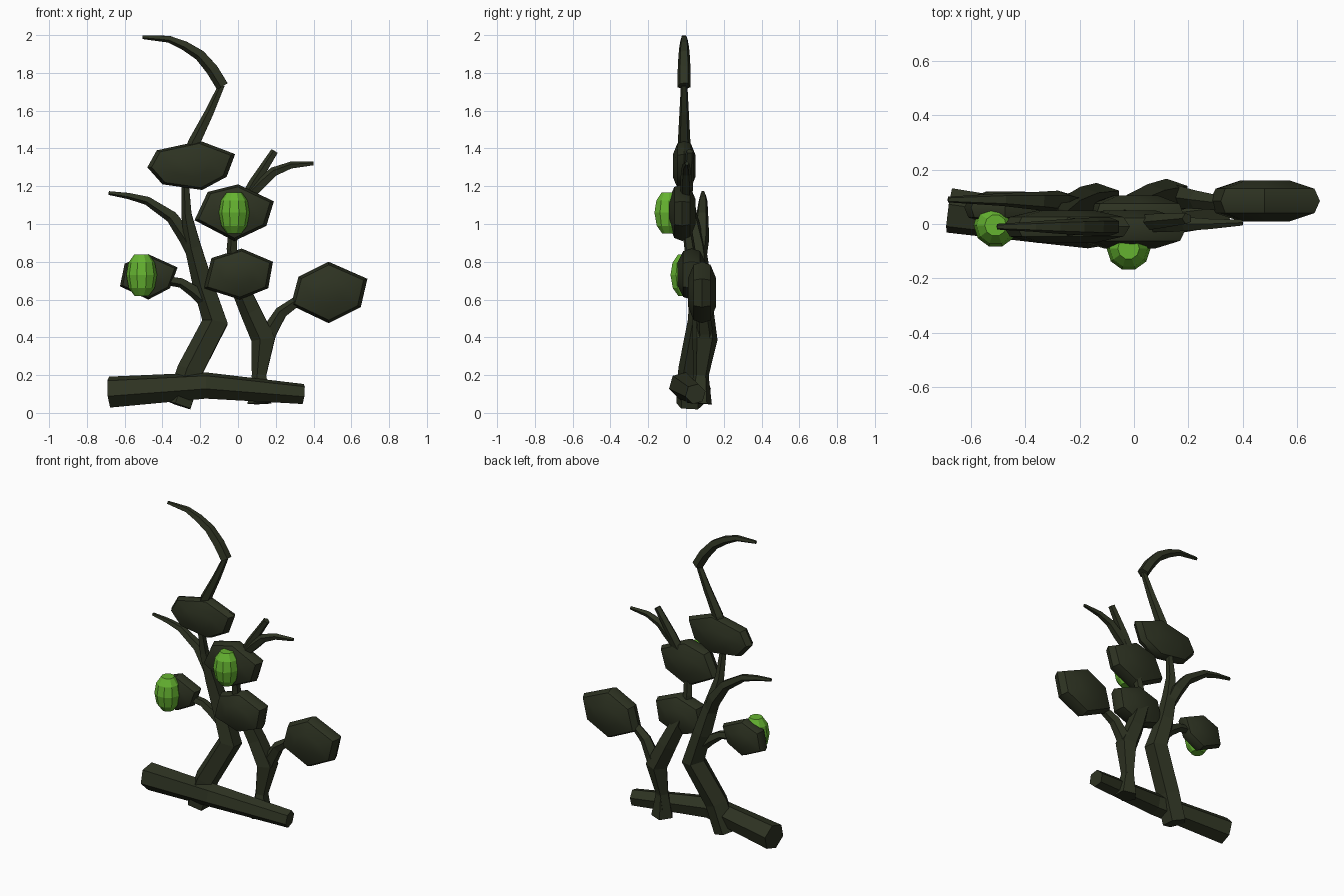
import bpy, bmesh, math
from mathutils import Vector

cube = bpy.data.objects.get("Cube")
if cube:
    bpy.data.objects.remove(cube, do_unlink=True)


def material(name, rgb):
    m = bpy.data.materials.new(name)
    m.use_nodes = True
    m.diffuse_color = (*rgb, 1)
    m.node_tree.nodes["Principled BSDF"].inputs["Base Color"].default_value = (*rgb, 1)
    return m


dark = material("dark olive bark", (0.027, 0.033, 0.016))
green = material("bright green", (0.13, 0.45, 0.03))


def loft(name, rings, mat, smooth=False):
    """Join equal rings of points into a closed, capped skin."""
    bm = bmesh.new()
    loops = [[bm.verts.new(p) for p in ring] for ring in rings]
    n = len(loops[0])
    for a, b in zip(loops, loops[1:]):
        for i in range(n):
            j = (i + 1) % n
            bm.faces.new((a[i], a[j], b[j], b[i]))
    bm.faces.new(loops[0][::-1])
    bm.faces.new(loops[-1])
    bmesh.ops.recalc_face_normals(bm, faces=bm.faces)
    mesh = bpy.data.meshes.new(name)
    bm.to_mesh(mesh)
    bm.free()
    mesh.materials.append(mat)
    obj = bpy.data.objects.new(name, mesh)
    bpy.context.collection.objects.link(obj)
    if smooth:
        bpy.ops.object.select_all(action='DESELECT')
        obj.select_set(True)
        bpy.context.view_layer.objects.active = obj
        bpy.ops.object.shade_smooth_by_angle(angle=math.radians(42))
    return obj


def limb(name, path, sides=5, turn=0.3):
    """Faceted tube along (x, y, z, radius) points."""
    pts = [Vector(p[:3]) for p in path]
    rings = []
    for k, p in enumerate(pts):
        t = (pts[min(k + 1, len(pts) - 1)] - pts[max(k - 1, 0)]).normalized()
        u = Vector((0, 1, 0))
        u = (u - t * u.dot(t)).normalized()
        v = t.cross(u)
        rings.append([p + path[k][3] * (u * math.cos(a) + v * math.sin(a))
                      for a in (turn + math.tau * i / sides for i in range(sides))])
    return loft(name, rings, dark)


def leaf_clump(name, outline, y, depth):
    """Flattened faceted pad from an x, z outline."""
    cx = sum(p[0] for p in outline) / len(outline)
    cz = sum(p[1] for p in outline) / len(outline)
    rings = []
    for dy, s in ((-1, .45), (-.6, .9), (0, 1), (.6, .9), (1, .45)):
        rings.append([(cx + (x - cx) * s, y + dy * depth, cz + (z - cz) * s)
                      for x, z in outline])
    return loft(name, rings, dark, smooth=True)


def bud(name, x, y, z):
    """Ten-sided barrel-shaped fruit."""
    profile = ((-.11, .038), (-.07, .068), (0, .081), (.065, .07), (.108, .04))
    rings = [[(x + r * math.cos(math.tau * i / 10), y + r * math.sin(math.tau * i / 10), z + h)
              for i in range(10)] for h, r in profile]
    return loft(name, rings, green)


# Fallen log across the base
limb("log", [(-.68, .05, .11, .085), (-.17, -.02, .145, .072), (.345, .05, .10, .055)], 6, .25)

# Left trunk and its limbs
limb("left_trunk", [(-.31, .02, .04, .075), (-.25, .03, .22, .075), (-.115, .08, .48, .075),
                    (-.18, .08, .68, .06), (-.235, .06, .88, .048),
                    (-.27, .03, 1.05, .03), (-.28, .0, 1.25, .02)])
limb("left_upper_branch", [(-.22, .07, .82, .04), (-.27, .08, .93, .045), (-.35, .085, 1.04, .035),
                           (-.48, .09, 1.125, .025), (-.58, .09, 1.15, .018), (-.685, .09, 1.165, .011)])
limb("left_clump_stem", [(-.15, .08, .58, .045), (-.23, .07, .645, .035),
                         (-.30, .065, .69, .028), (-.42, .06, .71, .025)])
limb("top_stem", [(-.29, -.01, 1.22, .035), (-.23, -.01, 1.43, .035),
                  (-.15, -.01, 1.59, .026), (-.085, -.01, 1.735, .018)])
limb("top_hook", [(-.08, -.01, 1.73, .036), (-.135, -.01, 1.82, .036), (-.20, -.01, 1.895, .032),
                  (-.28, -.01, 1.945, .027), (-.365, -.01, 1.98, .02), (-.505, -.01, 1.99, .011)])

# Right trunk and its limbs
limb("right_trunk", [(.12, .07, .05, .07), (.115, .08, .2, .042), (.14, .10, .39, .07),
                     (.07, .09, .54, .06), (-.01, .06, .72, .05)])
limb("right_clump_stem", [(.10, .08, .1, .04), (.125, .09, .28, .035), (.17, .10, .43, .045),
                          (.23, .09, .53, .036), (.30, .08, .58, .03), (.42, .08, .62, .025)])
limb("middle_stem", [(-.01, .04, .72, .035), (-.03, .02, .87, .03), (-.02, .0, 1.02, .025)])
limb("right_upper_stub", [(-.01, .0, 1.05, .03), (.09, .01, 1.22, .03), (.195, .02, 1.385, .021)])
limb("right_upper_branch", [(.06, .0, 1.15, .03), (.13, .0, 1.22, .032), (.19, .0, 1.275, .027),
                            (.28, .0, 1.31, .02), (.4, .005, 1.32, .011)])

# Leaf clumps
leaf_clump("left_clump", [(-.625, .67), (-.60, .79), (-.475, .84), (-.32, .77), (-.36, .66), (-.475, .60)],
           .06, .06)
leaf_clump("middle_clump", [(-.18, .66), (-.14, .82), (.02, .87), (.185, .80), (.16, .66), (.01, .60)],
           .03, .075)
leaf_clump("right_clump", [(.28, .57), (.32, .72), (.48, .80), (.685, .71), (.65, .56), (.48, .475)],
           .085, .075)
leaf_clump("upper_clump", [(-.23, 1.02), (-.16, 1.17), (0, 1.21), (.19, 1.12), (.15, .99), (-.02, .91)],
           -.02, .07)
leaf_clump("top_clump", [(-.48, 1.30), (-.43, 1.39), (-.20, 1.44), (-.015, 1.37),
                         (-.06, 1.25), (-.19, 1.18), (-.40, 1.21)], -.01, .06)

# Green fruit
bud("left_bud", -.51, -.005, .73)
bud("upper_bud", -.02, -.09, 1.06)
